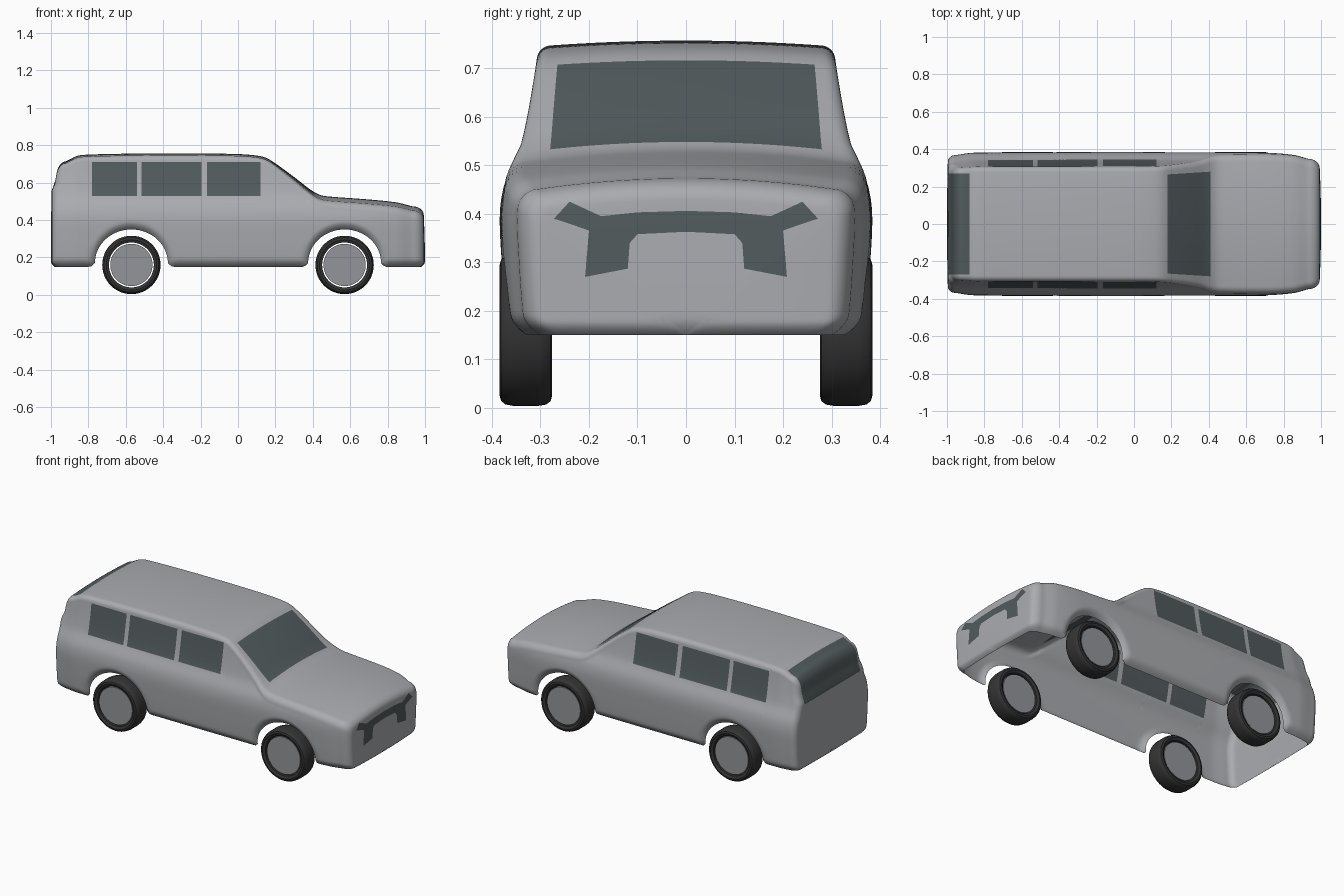
import bpy, bmesh, math
from mathutils import Vector

cube = bpy.data.objects.get("Cube")
if cube:
    bpy.data.objects.remove(cube, do_unlink=True)


def material(name, r, g, b):
    mat = bpy.data.materials.new(name)
    mat.use_nodes = True
    mat.diffuse_color = (r, g, b, 1)
    mat.node_tree.nodes["Principled BSDF"].inputs["Base Color"].default_value = (r, g, b, 1)
    return mat


paint = material("grey_paint", .40, .41, .43)
glass = material("dark_glass", .085, .105, .11)
rubber = material("black_rubber", .035, .035, .035)
metal = material("hub_grey", .29, .30, .32)


def finish(bm, name, mats, angle=40):
    mesh = bpy.data.meshes.new(name)
    bm.to_mesh(mesh)
    bm.free()
    obj = bpy.data.objects.new(name, mesh)
    bpy.context.collection.objects.link(obj)
    for mat in mats:
        mesh.materials.append(mat)
    bpy.ops.object.select_all(action='DESELECT')
    obj.select_set(True)
    bpy.context.view_layer.objects.active = obj
    bpy.ops.object.shade_smooth_by_angle(angle=math.radians(angle))
    return obj


def step(a, b, x):
    t = min(1, max(0, (x - a) / (b - a)))
    return t * t * (3 - 2 * t)


def curve(pts, x):
    """Smooth interpolation through (x, value) points."""
    x = min(max(x, pts[0][0]), pts[-1][0])
    slope = lambda a, b: (pts[b][1] - pts[a][1]) / (pts[b][0] - pts[a][0])
    last = len(pts) - 1
    i = next(i for i in range(last) if x <= pts[i + 1][0])
    (x0, v0), (x1, v1) = pts[i], pts[i + 1]
    h, t = x1 - x0, (x - x0) / (x1 - x0)
    m0 = slope(max(i - 1, 0), i + 1) * h
    m1 = slope(i, min(i + 2, last)) * h
    return (v0 * (1 + 2 * t) * (1 - t) ** 2 + m0 * t * (1 - t) ** 2
            + v1 * t * t * (3 - 2 * t) + m1 * t * t * (t - 1))


# Body shape: roof line, side wall and plan taper
ROOF = [(-.96, .712), (-.9, .738), (-.84, .748), (-.6, .755), (-.3, .757), (0, .753), (.1, .745),
        (.15, .733), (.2, .703), (.3, .63), (.39, .561), (.44, .534), (.5, .525), (.7, .51),
        (.85, .494), (.93, .474)]
SIDE = [(.15, .362), (.2, .369), (.3, .377), (.4, .381), (.46, .372), (.5, .355), (.53, .341),
        (.6, .325), (.7, .308), (.76, .300)]
PLAN = [(-.96, .965), (-.85, 1), (.68, 1), (.85, .97), (.93, .915)]
AXLES = (-.57, .57)
SILL, ARCH = .15, .195
REAR, NOSE = -.955, .93


def lower_edge(x):
    d = min(abs(x - c) for c in AXLES)
    if d < ARCH:
        return SILL + .02 + .18 * math.sqrt(1 - (d / ARCH) ** 2)
    return SILL + .02 * max(0, 1 - (d - ARCH) / .03) ** 2


def section(x):
    """Cross-section from one sill over the roof to the other."""
    hood = step(.15, .5, x)
    radius, drop = .03 + .015 * hood, .01 + .012 * hood
    top, low, taper = curve(ROOF, x), lower_edge(x), curve(PLAN, x)
    corner = top - drop - radius
    half = []
    for j in range(30):
        z = low + (corner - low) * (j / 29) ** 1.3
        edge = min([z - SILL] + [math.hypot(x - c, z - .16) - .19 for c in AXLES])
        roll = .03 * max(0, 1 - max(edge, 0) / .045) ** 2
        half.append((curve(SIDE, z) * taper - roll, z))
    wide = half[-1][0]
    for j in range(1, 8):
        a = math.pi / 2 * j / 7
        half.append((wide - radius * (1 - math.cos(a)), corner + radius * math.sin(a)))
    inner = wide - radius
    for j in range(1, 13):
        f = 1 - j / 12
        half.append((inner * f, top - drop * f * f))
    return half + [(-y, z) for y, z in half[-2::-1]]


def place(x, y, z):
    """Lean the tail inward above its shelf and round the lower end edges."""
    lean = 1 - step(-.95, -.8, x)
    end = step(.93, .99, abs(x)) * .02 * max(0, 1 - (z - SILL) / .03) ** 2
    x += lean * (.02 * step(.55, .61, z) + .015 * step(.6, .72, z))
    return x - math.copysign(end, x), y, z


def end_rings(x0, depth, core):
    """Shrinking rings that round off and close one end of the body."""
    base = section(x0)
    steps = [(core + (1 - core) * math.cos(a), .9 * math.sin(a))
             for a in (math.pi / 2 * i / 8 for i in range(1, 9))]
    steps += [(core * (1 - i / 16), .9 + .1 * (1 - (1 - i / 16) ** 2)) for i in range(1, 17)]
    return [[place(x0 + depth * f, y * k, SILL + (z - SILL) * k) for y, z in base]
            for k, f in steps]


stations = {round(REAR + (NOSE - REAR) * i / 110, 4) for i in range(111)}
for c in AXLES:
    stations = {x for x in stations if abs(x - c) > ARCH + .004}
    stations |= {round(c - ARCH * math.cos(math.pi * i / 36), 4) for i in range(37)}
rings = end_rings(REAR, -.045, .9)[::-1]
rings += [[place(x, y, z) for y, z in section(x)] for x in sorted(stations)]
rings += end_rings(NOSE, .07, .86)

bm = bmesh.new()
grid = [[bm.verts.new(p) for p in ring] for ring in rings]
for a, b in zip(grid, grid[1:]):
    for j in range(len(a) - 1):
        bm.faces.new((a[j], b[j], b[j + 1], a[j + 1]))
bmesh.ops.remove_doubles(bm, verts=bm.verts, dist=.00005)
bmesh.ops.recalc_face_normals(bm, faces=bm.faces)
if max(bm.faces, key=lambda f: f.calc_center_median().z).normal.z < 0:
    bmesh.ops.reverse_faces(bm, faces=bm.faces)


def cut(co, no, region):
    faces = [f for f in bm.faces if region(f.calc_center_median())]
    geom = set(faces)
    for f in faces:
        geom.update(f.verts, f.edges)
    bmesh.ops.bisect_plane(bm, geom=list(geom), dist=.00005, plane_co=co, plane_no=no)


def is_side(p):
    return abs(p.y) > .285 and -.82 < p.x < .16 and .5 < p.z < .74


def is_screen(p):
    return abs(p.y) < .31 and .14 < p.x < .45 and p.z > .5


def is_tail(p):
    return abs(p.y) < .32 and p.x < -.84 and p.z > .5


# Cut the window outlines
PANES = [(-.78, -.54), (-.515, -.195), (-.165, .12)]
for x in [x for pane in PANES for x in pane]:
    cut((x, 0, 0), (1, 0, 0), is_side)
for z in (.53, .71):
    cut((0, 0, z), (0, 0, 1), is_side)
for x in (.18, .41):
    cut((x, 0, 0), (1, 0, 0), is_screen)
for s in (-1, 1):
    cut((.18, s * .265, 0), (-.065, s, 0), is_screen)
    cut((0, s * .27, 0), (0, 1, 0), is_tail)
cut((-.88, 0, 0), (1, 0, 0), is_tail)
cut((0, 0, .55), (0, 0, 1), is_tail)

# Cut the grille and lamp outline into the nose
GRILLE = [(0, .406), (.1, .403), (.175, .395), (.24, .425), (.272, .39), (.2, .366), (.208, .27),
          (.12, .287), (.116, .34), (.1, .358), (0, .363)]
for (y0, z0), (y1, z1) in zip(GRILLE, GRILLE[1:]):
    for s in (-1, 1):
        cut((0, s * y0, z0), (0, z1 - z0, s * (y0 - y1)),
            lambda p: p.x > .9 and min(y0, y1) - .03 < s * p.y < max(y0, y1) + .03
            and min(z0, z1) - .03 < p.z < max(z0, z1) + .03)


def in_grille(p):
    y, inside = abs(p.y), False
    for (y0, z0), (y1, z1) in zip(GRILLE, GRILLE[1:] + GRILLE[:1]):
        if (z0 > p.z) != (z1 > p.z) and y < y0 + (p.z - z0) * (y1 - y0) / (z1 - z0):
            inside = not inside
    return inside and p.x > .9


for f in bm.faces:
    p = f.calc_center_median()
    side = is_side(p) and .53 < p.z < .71 and any(a < p.x < b for a, b in PANES)
    screen = is_screen(p) and .18 < p.x < .41 and abs(p.y) < .265 + .065 * (p.x - .18)
    tail = is_tail(p) and p.x < -.88 and p.z > .55 and abs(p.y) < .27
    f.material_index = int(side or screen or tail or in_grille(p))
finish(bm, "body_shell", [paint, glass])


def lathe(name, profile, x, side, mat):
    """Revolve a closed (radius, y) profile around an axle."""
    bm = bmesh.new()
    n = 48
    loops = []
    for i in range(n):
        a = math.tau * i / n
        loops.append([bm.verts.new((x + r * math.cos(a), side * y, .16 + r * math.sin(a)))
                      for r, y in profile])
    for i in range(n):
        a, b = loops[i], loops[(i + 1) % n]
        for j in range(len(profile)):
            k = (j + 1) % len(profile)
            bm.faces.new((a[j], b[j], b[k], a[k]))
    bmesh.ops.remove_doubles(bm, verts=bm.verts, dist=.00005)
    bmesh.ops.recalc_face_normals(bm, faces=bm.faces)
    finish(bm, name, [mat], 35)


# Wheels: open tyre ring with a separate hub disc
TYRE = [(.12, .283), (.135, .276), (.146, .279), (.153, .288), (.156, .305), (.156, .355),
        (.153, .372), (.146, .381), (.135, .384), (.12, .377)]
HUB = [(.0, .288), (.113, .288), (.113, .372), (.0, .372)]
for x, end in zip(AXLES, ("rear", "front")):
    for s, flank in ((1, "left"), (-1, "right")):
        lathe(f"{end}_{flank}_tyre", TYRE, x, s, rubber)
        lathe(f"{end}_{flank}_hub", HUB, x, s, metal)
